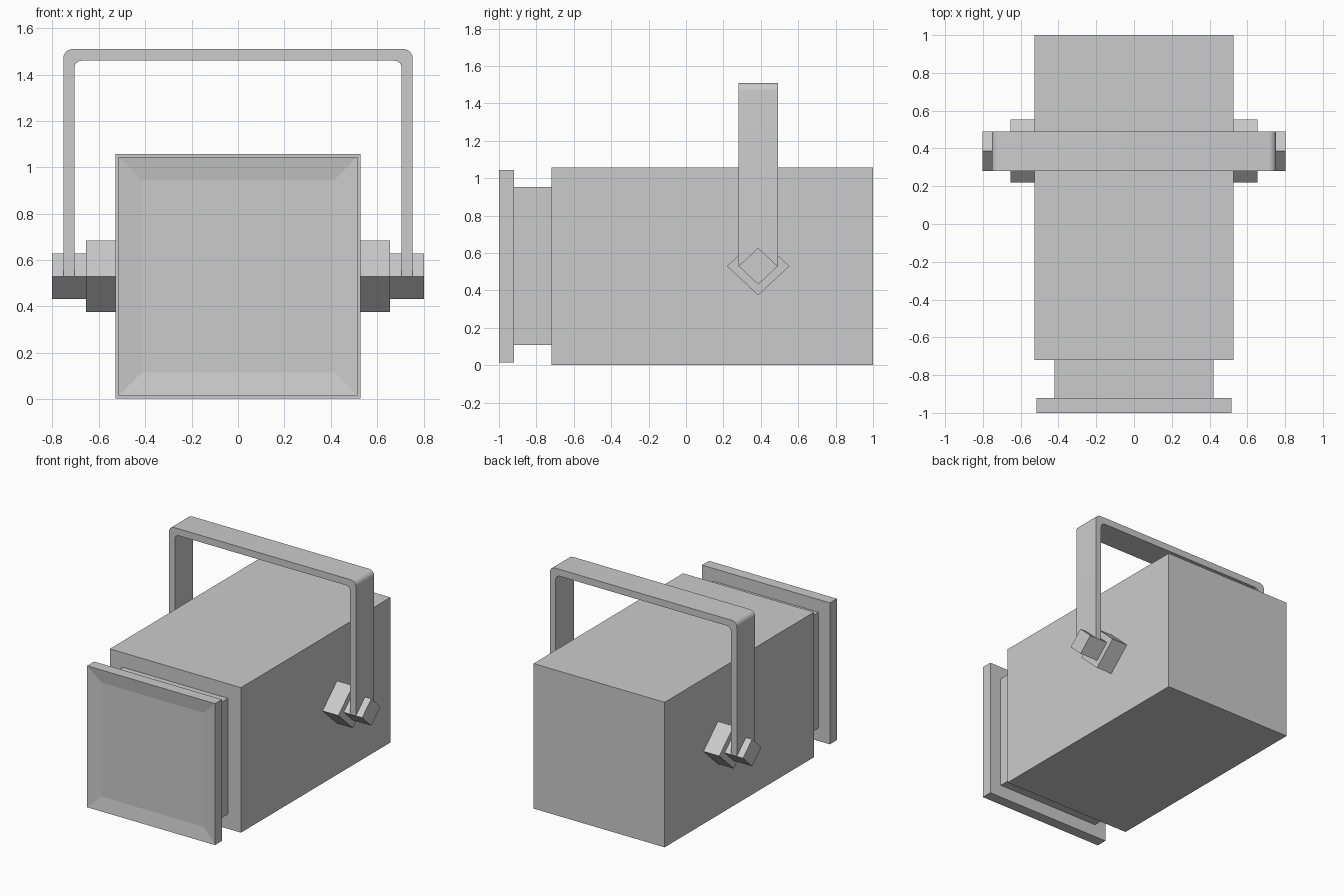
import bpy, bmesh, math
from mathutils import Vector

if "Cube" in bpy.data.objects:
    bpy.data.objects.remove(bpy.data.objects["Cube"])

CZ = 0.53      # height of the lamp axis
PY = 0.386     # y of the handle pivot


def finish(name, bm, smooth=False):
    bmesh.ops.recalc_face_normals(bm, faces=bm.faces)
    me = bpy.data.meshes.new(name)
    bm.to_mesh(me)
    bm.free()
    ob = bpy.data.objects.new(name, me)
    bpy.context.collection.objects.link(ob)
    if smooth:
        bpy.context.view_layer.objects.active = ob
        ob.select_set(True)
        bpy.ops.object.shade_smooth_by_angle(angle=math.radians(35))
        ob.select_set(False)
    return ob


def loft(name, rings):
    """Skin closed rings of points and cap both ends."""
    bm = bmesh.new()
    vs = [[bm.verts.new(p) for p in ring] for ring in rings]
    n = len(vs[0])
    for a, b in zip(vs, vs[1:]):
        for i in range(n):
            j = (i + 1) % n
            bm.faces.new((a[i], a[j], b[j], b[i]))
    bm.faces.new(vs[0])
    bm.faces.new(vs[-1])
    return finish(name, bm)


def square(y, h):
    return [(sx * h, y, CZ + sz * h) for sx, sz in ((-1, -1), (1, -1), (1, 1), (-1, 1))]


# Housing, neck and front rim with a shallow recessed lens, as one stepped square
steps = [(1.0, 0.528), (-0.72, 0.528), (-0.72, 0.422), (-0.92, 0.422),
         (-0.92, 0.515), (-1.0, 0.515), (-0.985, 0.415)]
loft("lamp_housing", [square(y, h) for y, h in steps])


# Diamond pivots on both sides: wide boss, then narrow knob
def diamond(x, hy, hz):
    return [(x, PY - hy, CZ), (x, PY, CZ - hz), (x, PY + hy, CZ), (x, PY, CZ + hz)]


for side, s in (("left", -1), ("right", 1)):
    loft(f"pivot_{side}", [diamond(s * x, hy, hz) for x, hy, hz in (
        (0.52, 0.167, 0.155), (0.655, 0.167, 0.155),
        (0.655, 0.105, 0.098), (0.803, 0.105, 0.098))])


# Handle: U-shaped strap with rounded corners
def u_line(half, top, r, seg=6):
    right = [(half, CZ)]
    for i in range(seg + 1):
        a = math.pi / 2 * i / seg
        right.append((half - r + r * math.cos(a), top - r + r * math.sin(a)))
    return right + [(-x, z) for x, z in reversed(right)]


bm = bmesh.new()
rows = []
for y in (0.281, 0.491):
    rows.append([[bm.verts.new((x, y, z)) for x, z in u_line(*dims)]
                 for dims in ((0.753, 1.51, 0.04), (0.706, 1.46, 0.033))])
(fo, fi), (bo, bi) = rows
for i in range(len(fo) - 1):
    for a, b in ((fo, fi), (fi, bi), (bi, bo), (bo, fo)):
        bm.faces.new((a[i], a[i + 1], b[i + 1], b[i]))
for k in (0, -1):
    bm.faces.new((fo[k], fi[k], bi[k], bo[k]))
finish("handle", bm, smooth=True)
